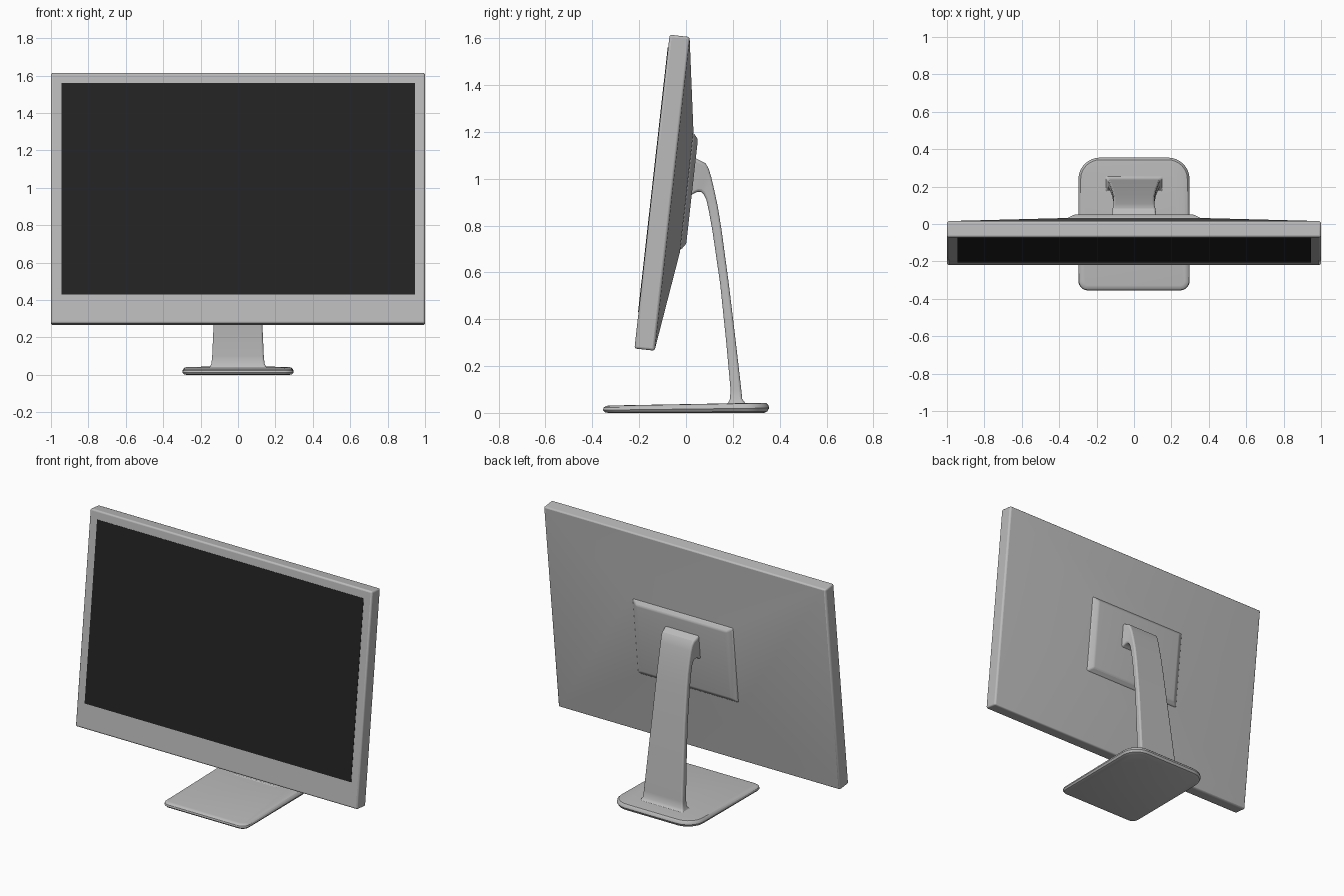
import bpy, bmesh, math
from mathutils import Vector

if "Cube" in bpy.data.objects:
    bpy.data.objects.remove(bpy.data.objects["Cube"])


def material(name, v):
    m = bpy.data.materials.new(name)
    m.diffuse_color = (v, v, v, 1)
    m.use_nodes = True
    m.node_tree.nodes["Principled BSDF"].inputs["Base Color"].default_value = m.diffuse_color
    return m


GREY = material("light grey plastic", 0.5)
DARK = material("dark screen", 0.017)


def loft(name, rings, mat, bevel=0.0, segments=3, angle=35):
    """Skin a list of equal-length closed rings, cap both ends."""
    bm = bmesh.new()
    vs = [[bm.verts.new(p) for p in r] for r in rings]
    n = len(vs[0])
    for a, b in zip(vs, vs[1:]):
        for i in range(n):
            j = (i + 1) % n
            bm.faces.new((a[i], a[j], b[j], b[i]))
    bm.faces.new(vs[0][::-1])
    bm.faces.new(vs[-1])
    bmesh.ops.recalc_face_normals(bm, faces=bm.faces)
    me = bpy.data.meshes.new(name)
    bm.to_mesh(me)
    bm.free()
    ob = bpy.data.objects.new(name, me)
    bpy.context.collection.objects.link(ob)
    me.materials.append(mat)
    if bevel:
        mod = ob.modifiers.new("soft edges", "BEVEL")
        mod.width, mod.segments = bevel, segments
        mod.limit_method, mod.angle_limit = "ANGLE", math.radians(angle)
    bpy.context.view_layer.objects.active = ob
    ob.select_set(True)
    bpy.ops.object.shade_smooth_by_angle(angle=math.radians(32))
    ob.select_set(False)
    return ob


# Tilted panel frame: w runs up the front face, d runs backwards
TILT = math.atan2(0.15, 1.34)
ORIGIN = Vector((0, -0.22, 0.275))
UP = Vector((0, math.sin(TILT), math.cos(TILT)))
BACK = Vector((0, math.cos(TILT), -math.sin(TILT)))


def panel_ring(hx, w0, w1, d):
    return [ORIGIN + Vector((x, 0, 0)) + UP * w + BACK * d
            for x, w in ((-hx, w0), (hx, w0), (hx, w1), (-hx, w1))]


# Housing: flat rim, then a shallow pyramid back
loft("monitor_housing", [panel_ring(1.0, 0, 1.348, 0), panel_ring(1.0, 0, 1.348, 0.086),
                         panel_ring(0.37, 0.43, 0.95, 0.147)], GREY, 0.01)
# Raised mounting plate on the back
loft("mounting_plate", [panel_ring(0.36, 0.437, 0.945, 0.135),
                        panel_ring(0.355, 0.441, 0.941, 0.150),
                        panel_ring(0.32, 0.468, 0.917, 0.170)], GREY, 0.008, 3, 20)
# Screen
loft("screen", [panel_ring(0.945, 0.156, 1.293, -0.002),
                panel_ring(0.945, 0.156, 1.293, 0.004)], DARK)

# Stand neck: outer point, inner point and half width per station
stations = [
    (0.270, 0.034, 0.165, 0.034, 0.165), (0.252, 0.043, 0.180, 0.043, 0.150),
    (0.240, 0.060, 0.188, 0.060, 0.142), (0.236, 0.100, 0.190, 0.100, 0.138),
    (0.213, 0.300, 0.172, 0.300, 0.129), (0.183, 0.550, 0.146, 0.550, 0.118),
    (0.152, 0.780, 0.114, 0.770, 0.111), (0.136, 0.880, 0.098, 0.860, 0.109),
    (0.121, 0.950, 0.087, 0.910, 0.109), (0.107, 1.010, 0.076, 0.933, 0.110),
    (0.096, 1.045, 0.064, 0.943, 0.112), (0.083, 1.066, 0.050, 0.944, 0.115),
    (0.060, 1.077, 0.036, 0.938, 0.118), (0.035, 1.090, 0.015, 0.925, 0.122)]
loft("stand_neck", [[(-h, yo, zo), (h, yo, zo), (h, yi, zi), (-h, yi, zi)]
                    for yo, zo, yi, zi, h in stations], GREY, 0.01, 3, 50)


# Foot: rounded plate, larger corner radius at the back
def foot_outline(inset, z0, slope):
    pts = []
    for sx, sy, r, a0 in ((1, 1, 0.115, 0), (-1, 1, 0.115, 90),
                          (-1, -1, 0.05, 180), (1, -1, 0.05, 270)):
        for k in range(9):
            a = math.radians(a0 + k * 11.25)
            x = sx * (0.297 - r) + (r - inset) * math.cos(a)
            y = sy * (0.355 - r) + (r - inset) * math.sin(a)
            pts.append((x, y, z0 + slope * (y + 0.355)))
    return pts


loft("stand_foot", [foot_outline(0.022, 0.0, 0), foot_outline(0.008, 0.003, 0.004),
                    foot_outline(0.0, 0.012, 0.012), foot_outline(0.003, 0.022, 0.015),
                    foot_outline(0.012, 0.029, 0.018), foot_outline(0.026, 0.031, 0.018)], GREY)
